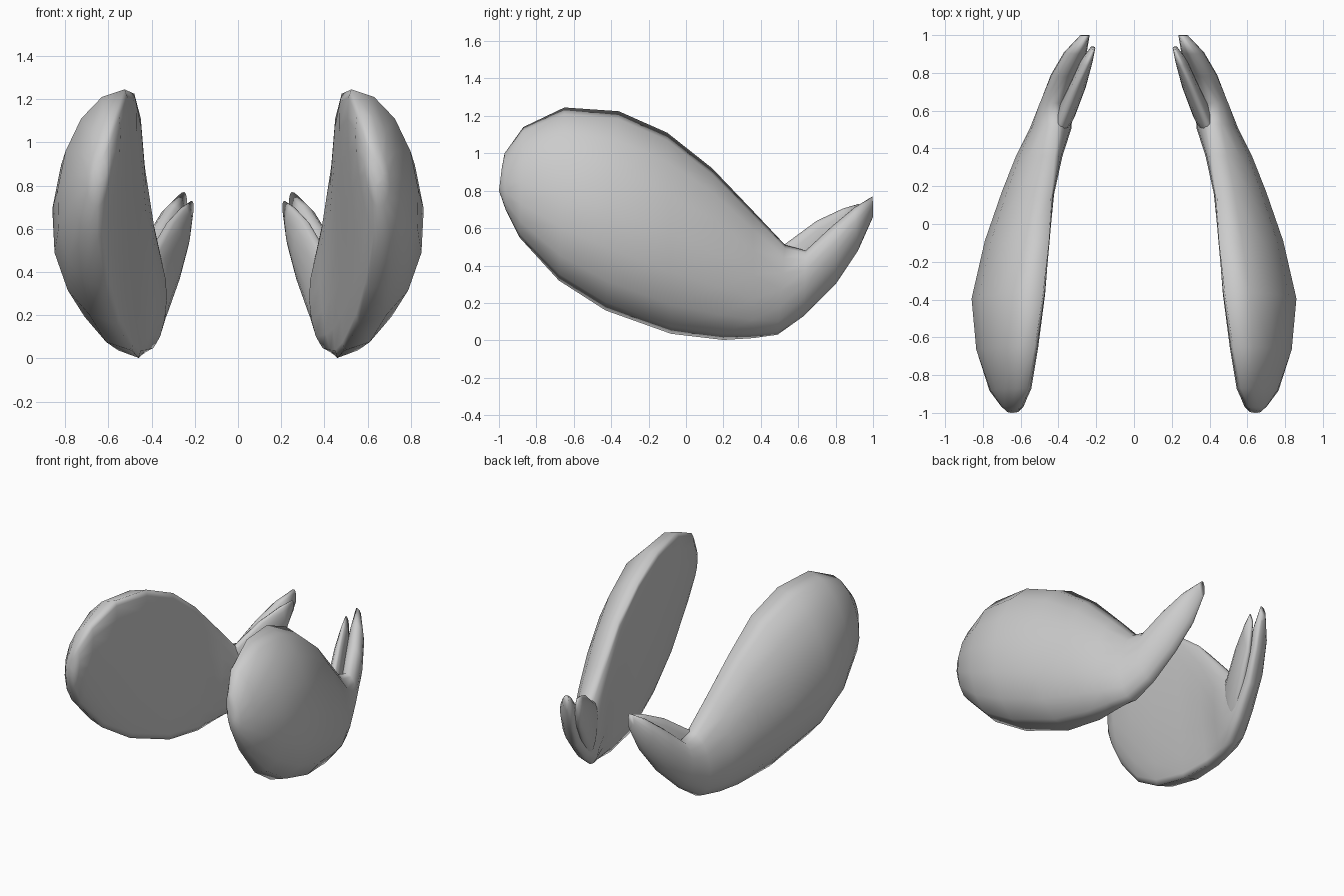
import bpy, bmesh
from math import cos, sin, pi

# Each station: top rim (y, z, x), bottom rim (y, z, x), outer x, inner x
LIMB = [
    (-0.985, 0.92, .63, -1.0, 0.80, .645, .67, .61),
    (-0.97, 1.0, .61, -0.965, 0.70, .65, .70, .59),
    (-0.87, 1.14, .565, -0.89, 0.55, .65, .76, .56),
    (-0.65, 1.245, .525, -0.68, 0.32, .61, .835, .525),
    (-0.36, 1.225, .48, -0.43, 0.16, .56, .86, .49),
    (-0.10, 1.11, .45, -0.08, 0.035, .49, .79, .46),
    (0.14, 0.92, .44, 0.20, 0.002, .46, .70, .425),
    (0.36, 0.69, .42, 0.36, 0.012, .45, .625, .38),
    (0.53, 0.51, .41, 0.49, 0.03, .425, .55, .33),
    (0.64, 0.48, .42, 0.63, 0.13, .38, .50, .33),
    (0.78, 0.61, .36, 0.80, 0.30, .33, .44, .29),
    (0.90, 0.71, .30, 0.92, 0.48, .28, .37, .25),
    (0.998, 0.77, .25, 1.0, 0.66, .25, .285, .235),
]
INNER_PRONG = [
    (0.40, 0.48, .42, 0.48, 0.10, .41, .45, .39),
    (0.53, 0.515, .385, 0.60, 0.15, .37, .43, .315),
    (0.70, 0.64, .315, 0.75, 0.32, .31, .35, .255),
    (0.84, 0.705, .25, 0.87, 0.48, .255, .29, .22),
    (0.925, 0.73, .215, 0.94, 0.65, .22, .23, .205),
]
SIDES = 16


def ring(s):
    """Lens-shaped section between the two rims, bulged on each side."""
    ty, tz, tx, by, bz, bx, xo, xi = s
    mid = (tx + bx) / 2
    pts = []
    for i in range(SIDES):
        a = 2 * pi * i / SIDES
        t = (sin(a) + 1) / 2
        c = cos(a)
        bulge = (xo - mid) * c if c > 0 else (xi - mid) * -c
        pts.append((bx + (tx - bx) * t + bulge,
                    by + (ty - by) * t, bz + (tz - bz) * t))
    return pts


def loft(name, stations, side):
    bm = bmesh.new()
    rings = [[bm.verts.new((x * side, y, z)) for x, y, z in ring(s)]
             for s in stations]
    for a, b in zip(rings, rings[1:]):
        for i in range(SIDES):
            j = (i + 1) % SIDES
            bm.faces.new((a[i], a[j], b[j], b[i]))
    bm.faces.new(rings[0])
    bm.faces.new(rings[-1])
    bmesh.ops.recalc_face_normals(bm, faces=bm.faces)
    for f in bm.faces:
        f.smooth = True
    me = bpy.data.meshes.new(name)
    bm.to_mesh(me)
    bm.free()
    ob = bpy.data.objects.new(name, me)
    bpy.context.collection.objects.link(ob)


# Mirrored pair: body with outer prong, plus the second prong
for label, side in (("right", 1), ("left", -1)):
    loft("limb_" + label, LIMB, side)
    loft("inner_prong_" + label, INNER_PRONG, side)
